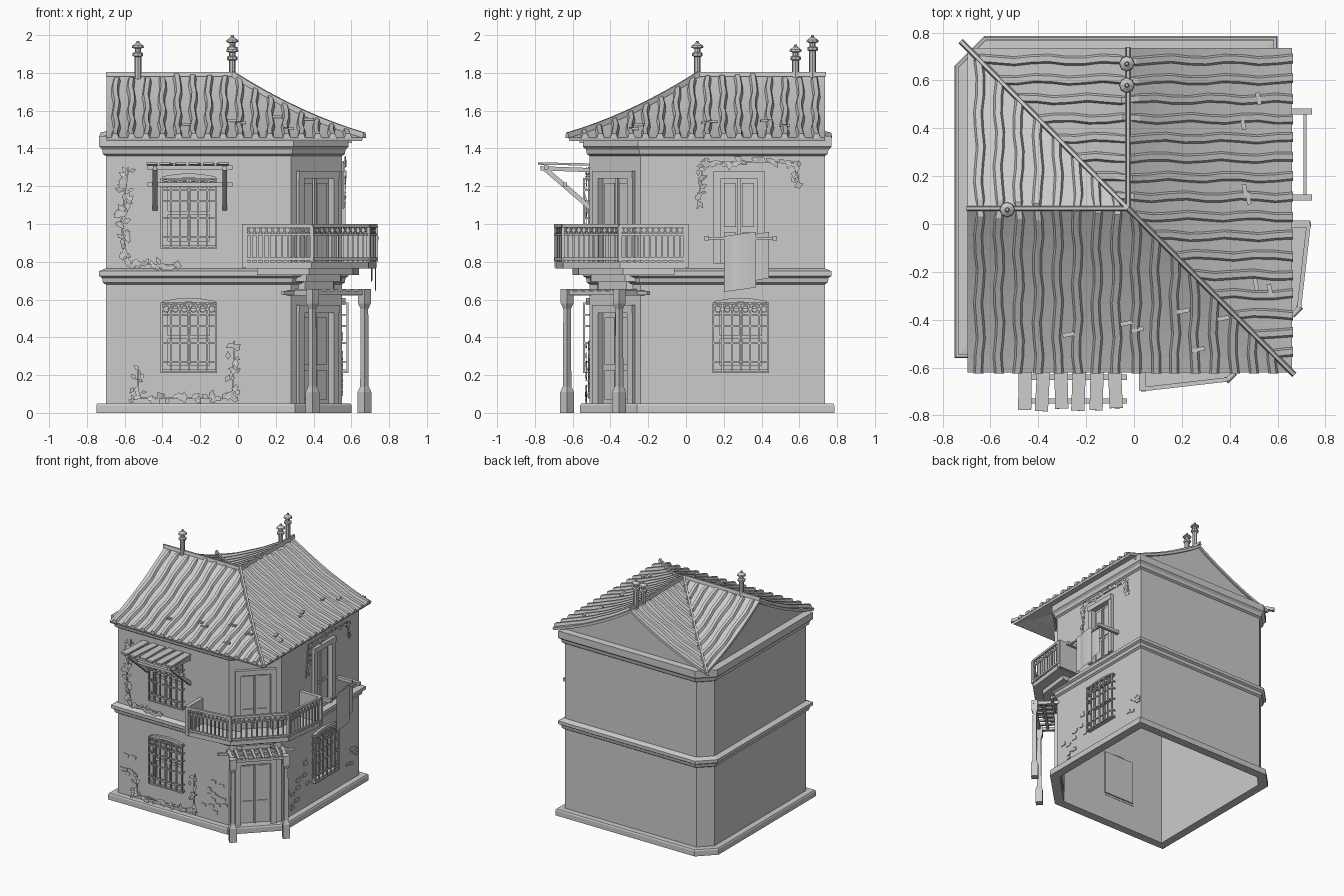
import bpy, bmesh, math, random
from mathutils import Vector, Matrix

random.seed(4)
if "Cube" in bpy.data.objects:
    bpy.data.objects.remove(bpy.data.objects["Cube"])

plaster = bpy.data.materials.new("plain_grey")
plaster.use_nodes = True
GREY = (0.6, 0.6, 0.6, 1)
plaster.diffuse_color = GREY
plaster.node_tree.nodes["Principled BSDF"].inputs["Base Color"].default_value = GREY

# ---------- helpers ----------
def make(name, bm, place=None, fix=True):
    if fix:
        bmesh.ops.recalc_face_normals(bm, faces=bm.faces)
    me = bpy.data.meshes.new(name)
    bm.to_mesh(me)
    bm.free()
    me.materials.append(plaster)
    ob = bpy.data.objects.new(name, me)
    bpy.context.collection.objects.link(ob)
    if place:
        ob.matrix_world = place
    return ob

def box(bm, lo, hi, turn=None):
    lo, hi = Vector(lo), Vector(hi)
    m = Matrix.Translation((lo + hi) / 2)
    if turn:
        m = m @ turn
    bmesh.ops.create_cube(bm, size=1, matrix=m @ Matrix.Diagonal((*(hi - lo), 1)))

def bar(bm, a, b, w, h=None):
    a, b = Vector(a), Vector(b)
    q = (b - a).to_track_quat('Z', 'Y').to_matrix().to_4x4()
    m = Matrix.Translation((a + b) / 2) @ q @ Matrix.Diagonal((w, h or w, (b - a).length, 1))
    bmesh.ops.create_cube(bm, size=1, matrix=m)

def skin(bm, rings, closed=True, caps=False):
    vs = [[bm.verts.new(p) for p in r] for r in rings]
    n = len(vs[0])
    for a, b in zip(vs, vs[1:]):
        for i in range(n if closed else n - 1):
            j = (i + 1) % n
            bm.faces.new((a[i], a[j], b[j], b[i]))
    if caps:
        bm.faces.new(vs[0][::-1])
        bm.faces.new(vs[-1])

def ridge_strip(bm, pts, side, w, h):
    side = Vector(side).normalized() * w / 2
    up = Vector((0, 0, h))
    skin(bm, [[p - side, p - side * .55 + up, p + side * .55 + up, p + side]
              for p in map(Vector, pts)], caps=True)

def prism(bm, pts, z0, z1):
    skin(bm, [[(x, y, z) for x, y in pts] for z in (z0, z1)], caps=True)

# ---------- walls and mouldings ----------
PLAN = [Vector(p) for p in ((-.70, -.51), (.28, -.51), (.55, -.24), (.55, .735), (-.605, .735), (-.70, .64))]

def outline(o, z):
    out = []
    for i, p in enumerate(PLAN):
        e1 = (p - PLAN[i - 1]).normalized()
        e2 = (PLAN[(i + 1) % len(PLAN)] - p).normalized()
        n1, n2 = Vector((e1.y, -e1.x)), Vector((e2.y, -e2.x))
        out.append((*(p + (n1 + n2) * o / (1 + n1.dot(n2))), z))
    return out

FRONT = Matrix.Translation((0, -.51, 0))
RIGHT = Matrix.Translation((.55, 0, 0)) @ Matrix.Rotation(math.pi / 2, 4, 'Z')
CORNER = Matrix.Translation((.415, -.375, 0)) @ Matrix.Rotation(math.pi / 4, 4, 'Z')
WINDOWS = [("front_lower", FRONT, -.26, .23, .57), ("front_upper", FRONT, -.26, .89, 1.23),
           ("right_lower", RIGHT, .29, .23, .57)]
DOORS = [("corner_door", CORNER, 0, .05, .54, .24), ("balcony_door", CORNER, 0, .79, 1.25, .24),
         ("side_door", RIGHT, .28, .79, 1.25, .21)]

bm = bmesh.new()
skin(bm, [outline(0, 0), outline(0, 1.46)])
walls = make("walls", bm)
walls.modifiers.new("thickness", 'SOLIDIFY').thickness = .022
openings = [(n, m, u, a, b, .26) for n, m, u, a, b in WINDOWS] + DOORS
for name, m, u, z0, z1, w in openings:
    bm = bmesh.new()
    box(bm, (u - w / 2, -.1, z0), (u + w / 2, .1, z1))
    cutter = make(name + "_cutter", bm, m)
    cutter.hide_render = True
    cutter.display_type = 'WIRE'
    cut = walls.modifiers.new(name, 'BOOLEAN')
    cut.operation, cut.object, cut.solver = 'DIFFERENCE', cutter, 'EXACT'

for name, prof in (("plinth", ((0, 0), (.05, 0), (.05, .04), (.045, .05), (-.01, .05))),
                   ("belt_course", ((0, .68), (.015, .69), (.02, .715), (.036, .725), (.036, .75), (0, .765))),
                   ("cornice", ((0, 1.36), (.015, 1.37), (.02, 1.395), (.035, 1.41), (.035, 1.465), (-.03, 1.47)))):
    bm = bmesh.new()
    skin(bm, [outline(o, z) for o, z in prof])
    make(name, bm, fix=False)

# ---------- roof: two gabled wings meeting in a hip and a valley ----------
CX, CY, EAVE, BACK = -.025, .065, .685, .67

def roof(s, t, lift=0):
    d = abs(max(s, t))
    return Vector((CX + s, CY - t, 1.78 - .64 * d + .25 * d * d + lift))

N = 24
ts = [(EAVE if k > N / 2 else BACK) * (2 * k / N - 1) for k in range(N + 1)]
bm = bmesh.new()
g = [[bm.verts.new(roof(s, t)) for t in ts] for s in ts]
for i in range(N):
    for j in range(N):
        a, b, c, d = g[i][j], g[i + 1][j], g[i + 1][j + 1], g[i][j + 1]
        for f in (((a, c, b), (a, d, c)) if i == j else ((a, d, c, b),)):
            bm.faces.new(f)
sheet = make("roof_sheet", bm, fix=False)
sheet.modifiers.new("thickness", 'SOLIDIFY').thickness = .02

bm = bmesh.new()
for k in range(16):
    s = -BACK + 2 * BACK * (k + .6) / 16.4
    steps = max(2, int((EAVE - s) / .07))
    for swap in (False, True):
        phase = random.uniform(0, 6)
        pts = []
        for q in range(steps + 1):
            t = s + (EAVE + .005 - s) * q / steps
            w = s + .006 * math.sin(t * 24 + phase)
            pts.append(roof(t, w, -.004) if swap else roof(w, t, -.004))
        ridge_strip(bm, pts, (0, 1, 0) if swap else (1, 0, 0), .042, .025)
make("roof_ribs", bm)

bm = bmesh.new()
ridge_strip(bm, [roof(t, t) for t in [-BACK - .03] + ts + [EAVE + .01]], (1, 1, 0), .026, .028)
ridge_strip(bm, [roof(t, 0) for t in (-BACK - .005, -.3, 0)], (0, 1, 0), .022, .026)
ridge_strip(bm, [roof(0, t) for t in (-BACK - .005, -.3, 0)], (1, 0, 0), .022, .026)
make("ridge_caps", bm)

bm = bmesh.new()
for k in range(12):
    s, t = random.uniform(-.5, .4), random.uniform(.42, .62)
    c = roof(s, t, .016) if k % 2 else roof(t, s, .016)
    h = Vector((.026, .009, .006) if k % 2 else (.009, .026, .006))
    box(bm, c - h, c + h, Matrix.Rotation(.2, 4, 'Z'))
make("loose_tiles", bm)

bm = bmesh.new()
for x_side in (True, False):
    top = [roof(-.655, t, -.012) if x_side else roof(t, -.655, -.012) for t in ts[1:-1]]
    ends = [Vector((p.x, p.y, 1.43)) for p in (top[-1], top[0])]
    bm.faces.new([bm.verts.new(p) for p in top + ends])
make("gable_ends", bm)

# ---------- chimney pipes ----------
for k, (x, y, top) in enumerate(((-.53, .06, 1.97), (-.03, .58, 1.95), (-.03, .67, 2.0))):
    bm = bmesh.new()
    prof = ((.018, -.26), (.018, -.085), (.028, -.08), (.028, -.065), (.016, -.06), (.016, -.042),
            (.033, -.036), (.03, -.026), (.01, -.012), (.006, 0))
    skin(bm, [[(x + r * math.cos(a * math.pi / 4), y + r * math.sin(a * math.pi / 4), top + z)
               for a in range(8)] for r, z in prof], caps=True)
    make("chimney_pipe_%d" % (k + 1), bm)

# ---------- windows with iron cages ----------
for name, m, u, z0, z1 in WINDOWS:
    bm = bmesh.new()
    box(bm, (u - .135, .02, z0 - .005), (u + .135, .03, z1 + .005))
    for x in (-.12, 0, .12):
        box(bm, (u + x - .01, .006, z0), (u + x + .01, .022, z1))
    for z in (z0 + .01, (z0 + z1) / 2, z1 - .01):
        box(bm, (u - .13, .008, z - .01), (u + .13, .022, z + .01))
    box(bm, (u - .145, -.02, z0 - .02), (u + .145, .02, z0))
    skin(bm, [[(u + x, -.02, z1 + h), (u + x, .02, z1 + h), (u + x, .02, z1 + h + .022), (u + x, -.02, z1 + h + .022)]
              for x, h in ((-.14, 0), (-.07, .012), (0, .017), (.07, .012), (.14, 0))], caps=True)
    make(name + "_window", bm, m)
    bm = bmesh.new()
    for k in range(7):
        x = u - .145 + k * .29 / 6
        bar(bm, (x, -.03, z0 - .015), (x, -.03, z1 + .01), .009)
    for z in (z0 - .015, z0 + .04, z0 + .14, z0 + .23, z1 - .05, z1 + .01):
        bar(bm, (u - .15, -.03, z), (u + .15, -.03, z), .009)
        for x in (-.145, .145):
            bar(bm, (u + x, .01, z), (u + x, -.03, z), .008)
    for k in range(6):
        x = u - .121 + k * .0485
        for a in range(6):
            p, q = [(x + .018 * math.cos(b * math.pi / 3), -.03, z1 - .02 + .018 * math.sin(b * math.pi / 3)) for b in (a, a + 1)]
            bar(bm, p, q, .006)
    make(name + "_cage", bm, m)

# ---------- doors ----------
for name, m, u, z0, z1, w in DOORS:
    bm = bmesh.new()
    h = w / 2
    box(bm, (u - h - .005, .02, z0), (u + h + .005, .03, z1 + .005))
    for s in (-1, 1):
        box(bm, (u + s * (h + .01) - .02, -.02, z0), (u + s * (h + .01) + .02, .022, z1))
        c = u + s * h * .45
        for a, b in ((.04, .36), (.42, .93)):
            box(bm, (c - h * .3, .012, z0 + (z1 - z0) * a), (c + h * .3, .022, z0 + (z1 - z0) * b))
    box(bm, (u - h - .03, -.025, z1 - .01), (u + h + .03, .022, z1 + .03))
    box(bm, (u - .008, .008, z0), (u + .008, .022, z1))
    make(name, bm, m)

# ---------- balcony ----------
RAIL = [Vector(p) for p in ((.04, -.69), (.39, -.65), (.69, -.35), (.73, 0))]
INNER = [Vector(p) for p in ((.04, -.5), (.27, -.5), (.54, -.23), (.54, 0))]
HEART = Vector((.32, -.28))
bm = bmesh.new()
for k, (z0, z1) in ((0, (.765, .80)), (.22, (.73, .765)), (.4, (.695, .73)), (.5, (.65, .695))):
    prism(bm, [p.lerp(HEART, k) for p in RAIL + INNER[::-1]], z0, z1)
make("balcony_floor", bm)
bm = bmesh.new()
for a, b in zip(RAIL, RAIL[1:]):
    for z, w in ((.815, .014), (.945, .01), (.99, .018)):
        bar(bm, (*a, z), (*b, z), w)
    n = 11
    for k in range(n + 1):
        p = a.lerp(b, k / n)
        bar(bm, (*p, .80), (*p, .945 if k % n else .99), .009 if k % n else .02)
        if k < n:
            c, e = a.lerp(b, (k + .15) / n), a.lerp(b, (k + .85) / n)
            bar(bm, (*c, .95), (*e, .985), .006)
            bar(bm, (*e, .95), (*c, .985), .006)
make("balcony_railing", bm)
bm = bmesh.new()
box(bm, (.02, -.695, .77), (.05, -.5, 1.0))
box(bm, (.54, -.015, .77), (.735, .015, 1.0))
make("balcony_end_panels", bm)

# ---------- porch in front of the corner door ----------
bm = bmesh.new()
for s in (-.195, .195):
    prof = ((.026, 0), (.026, .11), (.016, .14), (.014, .55), (.024, .58), (.024, .655))
    skin(bm, [[(s + r * i, -.165 + r * j, z) for i, j in ((-1, -1), (1, -1), (1, 1), (-1, 1))]
              for r, z in prof], caps=True)
    bar(bm, (s, -.165, .635), (s, .02, .635), .025)
make("porch_posts", bm, CORNER)
bm = bmesh.new()
for y, half in ((-.03, .28), (-.1, .2), (-.165, .22)):
    bar(bm, (-half, y, .635), (half, y, .635), .02)
for k in range(6):
    bar(bm, (-.15 + k * .06, .0, .65), (-.15 + k * .06, -.18, .65), .02, .012)
make("porch_lattice", bm, CORNER)

# ---------- plank awning over the upper front window ----------
bm = bmesh.new()
for x in (-.44, -.07):
    bar(bm, (x, -.24, 1.295), (x, .01, 1.08), .025)
    bar(bm, (x, -.26, 1.295), (x, .01, 1.285), .022)
for y, z in ((-.23, 1.3), (-.13, 1.21)):
    bar(bm, (-.48, y, z), (-.03, y, z), .022)
make("awning_brackets", bm, FRONT)
bm = bmesh.new()
for k in range(6):
    x, e = -.455 + k * .075, random.uniform(-.012, .012)
    bar(bm, (x - e, 0, 1.315), (x + e, -.265 + e, 1.32), .055, .012)
make("awning_planks", bm, FRONT)

# ---------- washing rod and cloths ----------
bm = bmesh.new()
for u in (.11, .47):
    bar(bm, (u, 0, .925), (u, -.195, .925), .025)
bar(bm, (.1, -.165, .925), (.48, -.165, .925), .012)
make("washing_rod", bm, RIGHT)
bm = bmesh.new()
for u0, u1, z, out in ((.2, .37, .64, .178), (.31, .44, .69, .158)):
    skin(bm, [[(u0 + (u1 - u0) * k / 4, -out + .004 * math.sin(k * 2), .935 + (z - .935) * q / 3 + .006 * k)
               for k in range(5)] for q in range(4)], closed=False)
make("hanging_cloths", bm, RIGHT)

# ---------- climbing leaves and exposed bricks ----------
def leaves(name, m, paths):
    bm = bmesh.new()
    for u0, z0, u1, z1, n in paths:
        for k in range(n):
            r, a = random.uniform(.014, .026), random.uniform(0, 6)
            u, z = u0 + (u1 - u0) * k / n + random.uniform(-.03, .03), z0 + (z1 - z0) * k / n + random.uniform(-.02, .02)
            bm.faces.new([bm.verts.new((u + r * c * math.cos(a + b), -.012 - random.random() * .012, z + r * c * math.sin(a + b)))
                          for b, c in ((0, 1.3), (1.4, .7), (3.1, .9), (4.8, .7))])
        bar(bm, (u0, -.006, z0), (u1, -.006, z1), .008)
    make(name, bm, m)

leaves("front_vine", FRONT, ((-.58, 1.3, -.62, 1.0, 22), (-.62, 1.0, -.58, .78, 16), (-.55, .79, -.3, .78, 16),
                             (-.55, .08, 0, .08, 30), (-.53, .08, -.53, .24, 10), (-.03, .08, -.02, .38, 16)))
leaves("right_vine", RIGHT, ((.08, 1.33, .58, 1.33, 26), (.09, 1.32, .06, 1.08, 14), (.58, 1.33, .6, 1.2, 8)))

for name, m, spots in (("front_bricks", FRONT, ((-.6, .3), (.12, .2), (.2, .3))),
                       ("right_bricks", RIGHT, ((-.1, .2), (.02, .32), (.65, .2)))):
    bm = bmesh.new()
    for u, z in spots:
        for k in range(9):
            c = Vector((u + random.uniform(-.07, .07), 0, z + random.uniform(-.1, .1)))
            h = Vector((.02, .006, .011))
            box(bm, c - h, c + h, Matrix.Rotation(random.uniform(-.25, .25), 4, 'Y'))
    make(name, bm, m)
